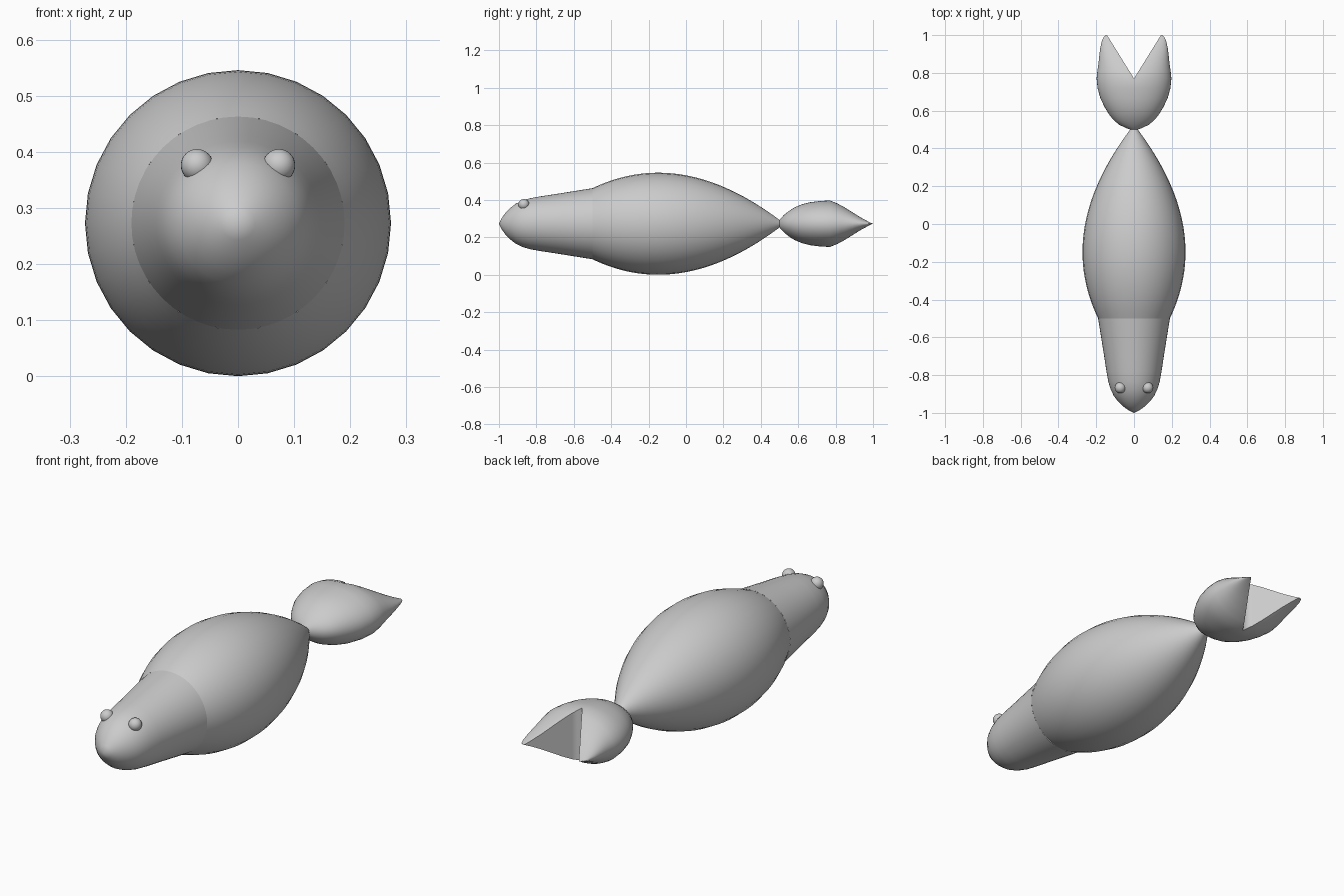
import bpy, bmesh, math
from mathutils import Vector

if "Cube" in bpy.data.objects:
    bpy.data.objects.remove(bpy.data.objects["Cube"])

AXIS_Z = 0.273   # height of the body's centre line

grey = bpy.data.materials.new("plain grey")
grey.use_nodes = True
grey.diffuse_color = (0.6, 0.6, 0.6, 1)
grey.node_tree.nodes["Principled BSDF"].inputs["Base Color"].default_value = (0.6, 0.6, 0.6, 1)


def finish(name, bm, angle=40):
    """Turn a bmesh into a smooth shaded object."""
    bmesh.ops.remove_doubles(bm, verts=bm.verts, dist=1e-5)
    bmesh.ops.recalc_face_normals(bm, faces=bm.faces)
    mesh = bpy.data.meshes.new(name)
    bm.to_mesh(mesh)
    bm.free()
    mesh.materials.append(grey)
    ob = bpy.data.objects.new(name, mesh)
    bpy.context.collection.objects.link(ob)
    bpy.ops.object.select_all(action='DESELECT')
    ob.select_set(True)
    bpy.context.view_layer.objects.active = ob
    bpy.ops.object.shade_smooth_by_angle(angle=math.radians(angle))
    return ob


def bridge(bm, a, b):
    """Join two equally long rows of vertices with faces."""
    for i in range(len(a) - 1):
        bm.faces.new((a[i], a[i + 1], b[i + 1], b[i]))


def revolve(name, profile, sides):
    """Spin (y, radius) points about the centre line."""
    bm = bmesh.new()
    rows = []
    for y, r in profile:
        row = []
        for k in range(sides):
            a = math.tau * k / sides
            row.append(bm.verts.new((r * math.sin(a), y, AXIS_Z + r * math.cos(a))))
        rows.append(row + row[:1])
    for a, b in zip(rows, rows[1:]):
        bridge(bm, a, b)
    return finish(name, bm)


def bezier(p0, p1, p2, p3, t):
    s = 1 - t
    return p0 * s**3 + 3 * p1 * s * s * t + 3 * p2 * s * t * t + p3 * t**3


# Body: a plump spindle tapering to the tail joint
STEPS = 32
body = [(-0.5 + i / STEPS, bezier(0.19, 0.35, 0.27, 0.02, i / STEPS))
        for i in range(STEPS + 1)]
revolve("body", body, 32)

# Head: tapered, with a rounded, slightly pointed snout
head = [(-1, 0), (-0.985, 0.03), (-0.965, 0.059), (-0.94, 0.084), (-0.91, 0.107),
        (-0.875, 0.124), (-0.835, 0.136), (-0.78, 0.146), (-0.7, 0.158),
        (-0.6, 0.174), (-0.5, 0.19)]
revolve("head", head, 48)

# Eyes: small balls set halfway into the head
for side, x in (("left", 0.073), ("right", -0.073)):
    bm = bmesh.new()
    bmesh.ops.create_uvsphere(bm, u_segments=24, v_segments=16, radius=0.029)
    bmesh.ops.translate(bm, verts=bm.verts, vec=Vector((x, -0.867, 0.376)))
    finish(side + "_eye", bm)

# Tail: half of a bulb ending in one pointed lobe, mirrored into a fork
FORK_Y = 0.77
ARC = 24
outline = [(0.5, 0.02, 0.02), (0.508, 0.042, 0.03), (0.525, 0.078, 0.048),
           (0.55, 0.108, 0.068), (0.58, 0.132, 0.087), (0.62, 0.156, 0.104),
           (0.665, 0.178, 0.115), (0.72, 0.193, 0.122), (FORK_Y, 0.198, 0.124),
           (0.81, 0.194, 0.108), (0.85, 0.188, 0.086), (0.89, 0.184, 0.061),
           (0.93, 0.179, 0.036), (0.97, 0.17, 0.014), (0.99, 0.161, 0.004),
           (1, 0.148, 0)]
bm = bmesh.new()
rows = []
for y, outer, height in outline:
    inner = max(0, 0.143 * (y - FORK_Y) / (1 - FORK_Y))
    rows.append([bm.verts.new((inner + (outer - inner) * math.sin(math.pi * k / ARC), y,
                               AXIS_Z + height * math.cos(math.pi * k / ARC)))
                 for k in range(ARC + 1)])
for a, b in zip(rows, rows[1:]):
    bridge(bm, a, b)
    if a[0].co.y >= FORK_Y - 1e-4:      # wall facing into the notch
        bm.faces.new((a[0], b[0], b[-1], a[-1]))
tail = finish("tail", bm)
mirror = tail.modifiers.new("Mirror", 'MIRROR')
mirror.use_clip = True
mirror.merge_threshold = 0.0005
